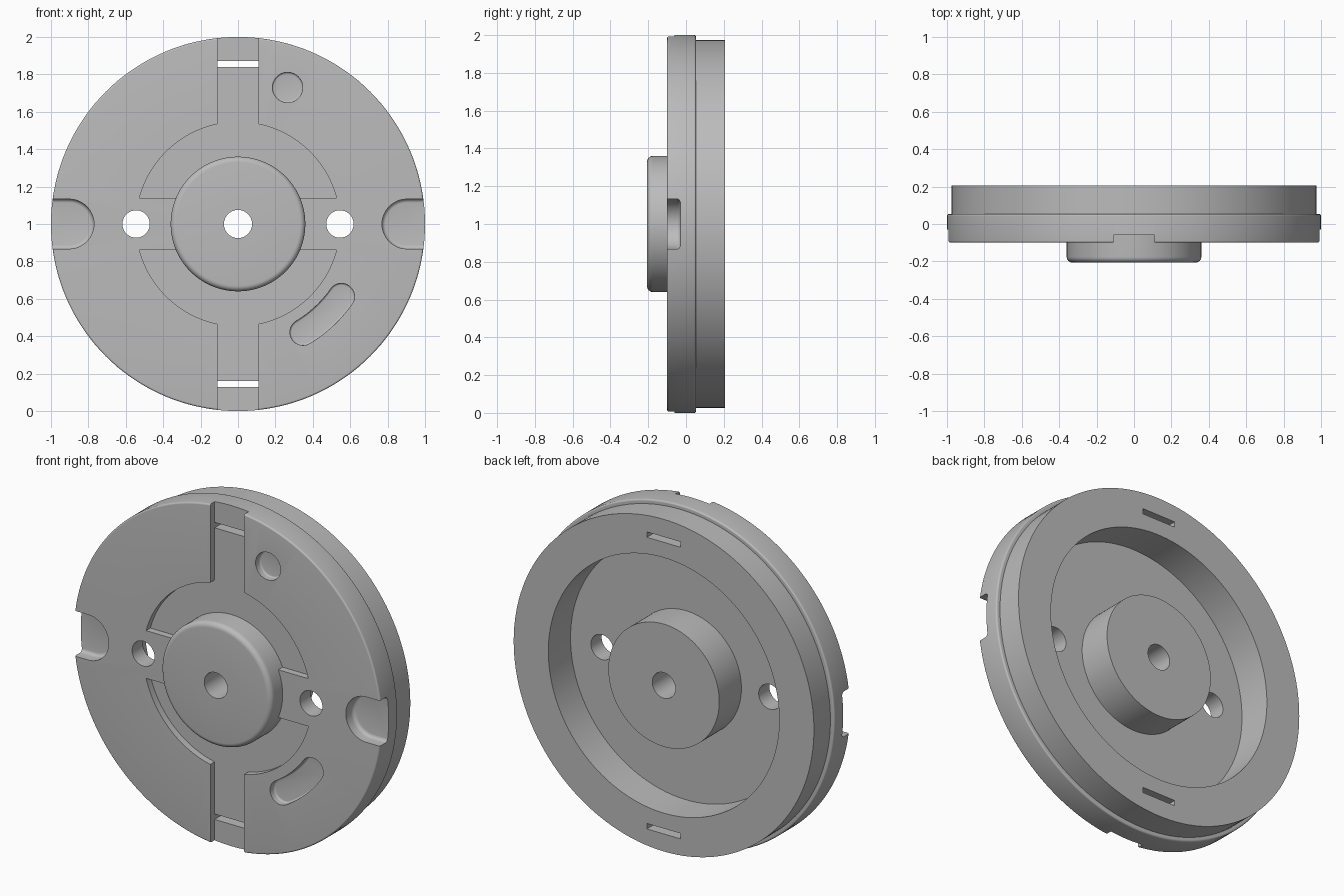
import bpy, bmesh
from math import sin, cos, asin, acos, pi, radians, tau
from mathutils import Vector

cube = bpy.data.objects.get("Cube")
if cube:
    bpy.data.objects.remove(cube, do_unlink=True)

CENTRE = Vector((0, 0, 1))
FRONT, BACK = -0.1, 0.206

grey = bpy.data.materials.new("plain grey")
grey.use_nodes = True
colour = (0.5, 0.5, 0.5, 1)
grey.diffuse_color = colour
next(n for n in grey.node_tree.nodes
     if n.type == "BSDF_PRINCIPLED").inputs["Base Color"].default_value = colour


def make_object(name, bm):
    bmesh.ops.recalc_face_normals(bm, faces=bm.faces[:])
    bmesh.ops.translate(bm, verts=bm.verts[:], vec=CENTRE)
    mesh = bpy.data.meshes.new(name)
    bm.to_mesh(mesh)
    bm.free()
    mesh.materials.append(grey)
    obj = bpy.data.objects.new(name, mesh)
    bpy.context.collection.objects.link(obj)
    return obj


def revolve(name, profile, steps=144):
    """Turn a closed (radius, y) profile around the y axis."""
    bm = bmesh.new()
    verts = [bm.verts.new((r, y, 0)) for r, y in profile]
    edges = [bm.edges.new((v, verts[i - 1])) for i, v in enumerate(verts)]
    bmesh.ops.spin(bm, geom=verts + edges, cent=(0, 0, 0), axis=(0, 1, 0),
                   angle=tau, steps=steps)
    bmesh.ops.remove_doubles(bm, verts=bm.verts[:], dist=1e-4)
    return make_object(name, bm)


def prism(name, outline, y0, y1, fillet=0):
    """Extrude an (x, z) outline from y0 to y1, rounding the y1 rim."""
    bm = bmesh.new()
    face = bm.faces.new([bm.verts.new((x, y0, z)) for x, z in outline])
    ext = bmesh.ops.extrude_face_region(bm, geom=[face], use_keep_orig=True)
    moved = [g for g in ext["geom"] if isinstance(g, bmesh.types.BMVert)]
    bmesh.ops.translate(bm, verts=moved, vec=(0, y1 - y0, 0))
    if fillet:
        rim = [e for e in bm.edges if all(abs(v.co.y - y1) < 1e-5 for v in e.verts)]
        bmesh.ops.bevel(bm, geom=rim, offset=fillet, segments=4, profile=0.5,
                        affect="EDGES")
    return make_object(name, bm)


def arc(cx, cz, r, a0, a1, n=24):
    return [(cx + r * cos(a0 + (a1 - a0) * i / n),
             cz + r * sin(a0 + (a1 - a0) * i / n)) for i in range(n + 1)]


def circle(cx, cz, r):
    return arc(cx, cz, r, 0, tau, 48)[:-1]


def corner(r, y, size, a0):
    """Rounded profile corner around centre (r, y)."""
    return arc(r, y, size, radians(a0), radians(a0 + 90), 6)


def cut(target, cutter):
    mod = target.modifiers.new("cut", "BOOLEAN")
    mod.operation, mod.solver, mod.object = "DIFFERENCE", "EXACT", cutter
    bpy.context.view_layer.objects.active = target
    bpy.ops.object.modifier_apply(modifier=mod.name)
    bpy.data.objects.remove(cutter, do_unlink=True)


# Flanged plate with its stepped rear ring and hollow back
f = 0.01
plate = revolve("flanged_plate",
                [(0.33, FRONT)] + corner(1 - f, FRONT + f, f, -90)
                + corner(1 - f, 0.053 - f, f, 0)
                + [(0.975, 0.053), (0.975, BACK), (0.75, BACK), (0.75, 0), (0.33, 0)])

# Central hub, running through the plate, with a bored axle hole
f = 0.03
hub = revolve("central_hub",
              [(0.075, -BACK)] + corner(0.36 - f, -BACK + f, f, -90)
              + [(0.36, BACK), (0.075, BACK)])

# Front recess: vertical channel widening to a round pocket, either side of a bar
R, W, BAR = 0.545, 0.11, 0.14
right = arc(0, 0, R, asin(BAR / R), acos(W / R)) + [(W, 1.1)]
recess = right + [(-x, z) for x, z in reversed(right)]
for s in (1, -1):
    cut(plate, prism("recess_cutter", [(x, s * z) for x, z in recess], -0.3, -0.06))

# Through slots, bolt holes and round-ended side notches
notch = [(1.1, 0.133)] + arc(0.903, 0, 0.133, pi / 2, 3 * pi / 2) + [(1.1, -0.133)]
for s in (1, -1):
    slot = [(-W, s * 0.84), (W, s * 0.84), (W, s * 0.872), (-W, s * 0.872)]
    cut(plate, prism("slot_cutter", slot, -0.3, 0.4))
    cut(plate, prism("hole_cutter", circle(s * 0.545, 0, 0.073), -0.3, 0.4))
    cut(plate, prism("notch_cutter", [(s * x, z) for x, z in notch], -0.3, -0.03, 0.02))

# Shallow round pocket and curved pocket
cut(plate, prism("pocket_cutter", circle(0.265, 0.73, 0.081), -0.3, -0.06, 0.01))
a0, a1, r, h = radians(-59), radians(-35), 0.675, 0.07
curved = (arc(0, 0, r + h, a0, a1)
          + arc(r * cos(a1), r * sin(a1), h, a1, a1 + pi)[1:-1]
          + arc(0, 0, r - h, a1, a0)
          + arc(r * cos(a0), r * sin(a0), h, a0 + pi, a0 + tau)[1:-1])
cut(plate, prism("curved_pocket_cutter", curved, -0.3, -0.06, 0.01))

# Smooth the round walls, keep the edges crisp
bpy.ops.object.select_all(action="DESELECT")
for obj in (plate, hub):
    obj.select_set(True)
bpy.context.view_layer.objects.active = plate
bpy.ops.object.shade_smooth_by_angle(angle=radians(30))
